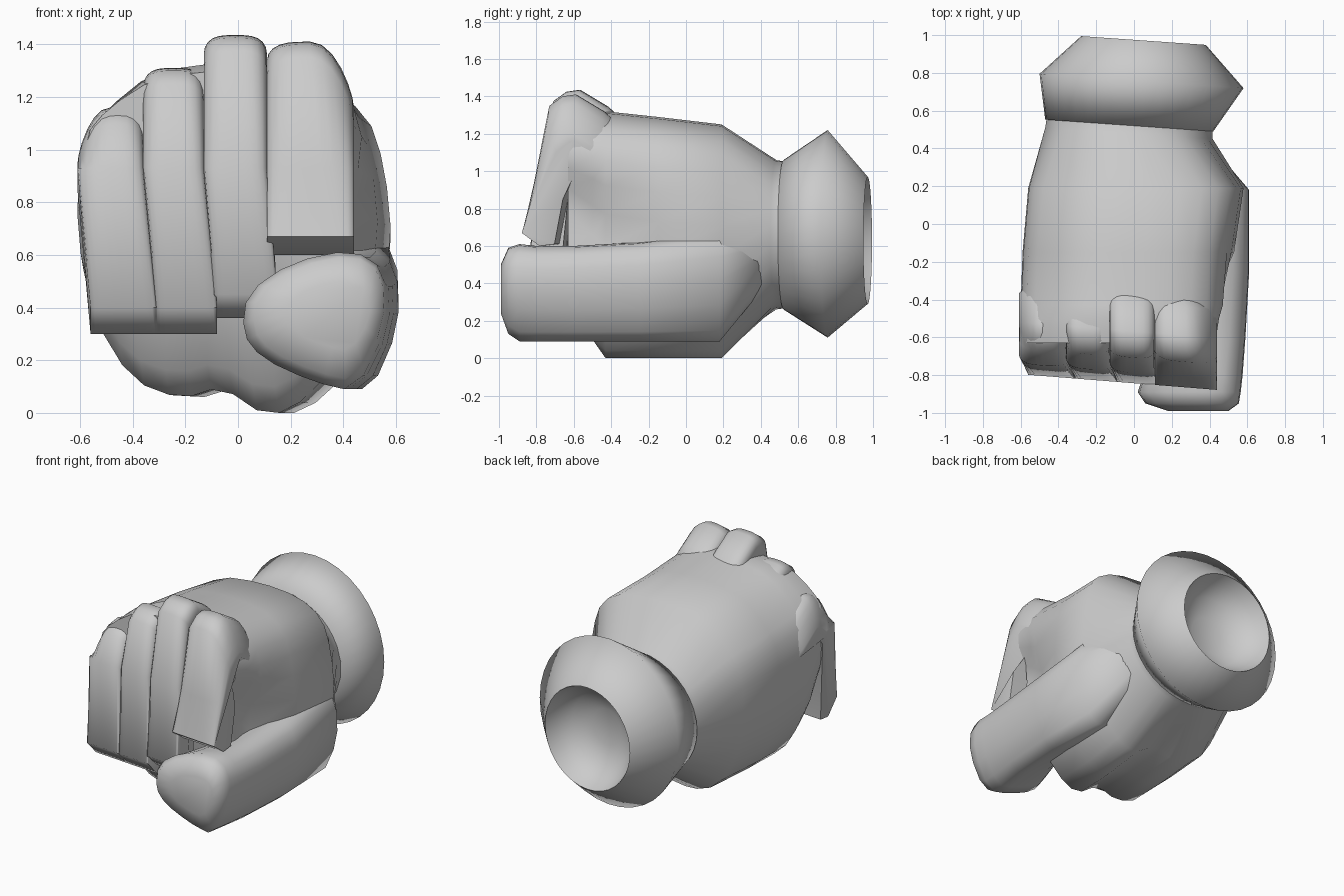
import bpy, bmesh, math
from mathutils import Vector

cube = bpy.data.objects.get("Cube")
if cube:
    bpy.data.objects.remove(cube, do_unlink=True)

GREY = (0.6, 0.6, 0.6, 1)
mat = bpy.data.materials.new("plain grey")
mat.use_nodes = True
mat.diffuse_color = GREY
mat.node_tree.nodes["Principled BSDF"].inputs["Base Color"].default_value = GREY


def loft(name, rings, angle):
    """Skin a list of equal closed rings and cap both ends."""
    bm = bmesh.new()
    loops = [[bm.verts.new(p) for p in ring] for ring in rings]
    n = len(loops[0])
    for a, b in zip(loops, loops[1:]):
        for i in range(n):
            j = (i + 1) % n
            bm.faces.new((a[i], a[j], b[j], b[i]))
    bm.faces.new(loops[0])
    bm.faces.new(loops[-1])
    bmesh.ops.recalc_face_normals(bm, faces=bm.faces)
    mesh = bpy.data.meshes.new(name)
    bm.to_mesh(mesh)
    bm.free()
    mesh.materials.append(mat)
    obj = bpy.data.objects.new(name, mesh)
    bpy.context.collection.objects.link(obj)
    bpy.ops.object.select_all(action='DESELECT')
    obj.select_set(True)
    bpy.context.view_layer.objects.active = obj
    bpy.ops.object.shade_smooth_by_angle(angle=math.radians(angle))


def unit(points):
    """Round a closed outline by corner cutting and fit it to -1..1."""
    pts = [Vector(p) for p in points]
    cut = []
    for a, b in zip(pts, pts[1:] + pts[:1]):
        cut += [a.lerp(b, 0.25), a.lerp(b, 0.75)]
    lo = [min(p[k] for p in cut) for k in (0, 1)]
    hi = [max(p[k] for p in cut) for k in (0, 1)]
    return [Vector([2 * (p[k] - lo[k]) / (hi[k] - lo[k]) - 1 for k in (0, 1)]) for p in cut]


def section(outline, y, x0, x1, z0, z1, roundness=0.0, tilt=0.0):
    """Place an outline in a box across y, blended towards an ellipse."""
    ring = []
    for p in outline:
        q = p.lerp(p.normalized(), roundness)
        x = (x0 + x1) / 2 + q.x * (x1 - x0) / 2
        z = (z0 + z1) / 2 + q.y * (z1 - z0) / 2
        ring.append((x, y + tilt * x, z))
    return ring


# Hand: two palm pads below, sloping back above, hollow beside the thumb in front
outline = [(-.55, .35), (-.61, .6), (-.6, .95), (-.5, 1.1), (-.3, 1.26), (0, 1.3),
           (.3, 1.28), (.48, 1.18), (.55, .97), (.58, .65), (.5, .3), (.32, .06),
           (.15, -.02), (-.04, .1), (-.2, .05), (-.4, .12)]
fist = unit(outline)
outline[8:10] = [(.54, .98), (.42, .68)]
hollow = unit(outline)
loft("hand", [
    section(fist, .55, -.46, .42, .27, 1.05, 1, -.07),
    section(fist, .48, -.47, .42, .26, 1.06, 1, -.07),
    section(fist, .19, -.56, .58, 0, 1.25),
    section(fist, -.15, -.59, .53, 0, 1.29),
    section(hollow, -.43, -.6, .47, 0, 1.32),
    section(hollow, -.5, -.61, .45, .1, 1.33),
    section(hollow, -.63, -.59, .43, .36, 1.3)], 65)

# Cuff: flared band with a bowl-shaped opening
circle = [Vector((math.cos(a * math.pi / 18), math.sin(a * math.pi / 18))) for a in range(36)]
cuff = [(.52, -.47, .42, .26, 1.06), (.76, -.5, .58, .11, 1.22), (.975, -.28, .38, .29, .97),
        (.9, -.25, .35, .32, .94), (.82, -.18, .28, .39, .87), (.77, -.06, .16, .51, .75)]
loft("cuff", [section(circle, *c, 0, -.07) for c in cuff], 100)

# Thumb: long block from the wrist, bending in across the front
pad = unit([(0, .3), (.02, .46), (.2, .58), (.44, .63), (.57, .55), (.58, .32),
            (.45, .07), (.28, .11), (.08, .2)])
thumb = [(.45, .08, .38, .42, .66), (.18, .08, .61, .09, .68), (-.25, .14, .61, .09, .62),
         (-.6, .12, .59, .09, .6), (-.8, .05, .575, .09, .6), (-.89, .02, .565, .09, .61),
         (-.95, .06, .555, .13, .59), (-.99, .18, .5, .24, .5)]
loft("thumb", [section(pad, *t) for t in thumb], 70)


# Fingers: one side profile swept across the width, rounded at both edges;
# the outer side of the end fingers can slope away
def finger(name, x0, x1, top, bottom, shift, chamfer, slope=0.0):
    profile = [(-.3, .92), (-.33, top - .2), (-.45, top - .09), (-.6, top), (-.67, top - .01),
               (-.74, top - .06), (-.82, .93), (-.875, bottom + chamfer),
               (-.78, bottom), (-.7, bottom + .01), (-.655, .85), (-.6, .98)]
    rings = []
    for k in range(13):
        u = -math.cos(math.pi * k / 12)
        edge = 1 - math.sqrt(max(0, 1 - abs(u) ** 3.5))
        outer = max(0, u * slope) ** 2
        ring = []
        for i, (y, z) in enumerate(profile):
            x = (x0 + x1) / 2 + u * (x1 - x0) / 2
            if z < .55:
                x += shift
            if i in (0, 1, 11):
                x *= .85
            if 0 < i < 6:
                z -= .07 * edge + outer
            if 3 < i < 7:
                y += .05 * edge
            ring.append((x, y - .08 * (x - .4), z))
        rings.append(ring)
    loft(name, rings, 60)


finger("index_finger", .11, .44, 1.41, .6, 0, .07, .42)
finger("middle_finger", -.13, .11, 1.435, .36, .04, .09)
finger("ring_finger", -.36, -.13, 1.31, .3, .05, .1)
finger("little_finger", -.61, -.36, 1.16, .3, .05, .1, -.38)
